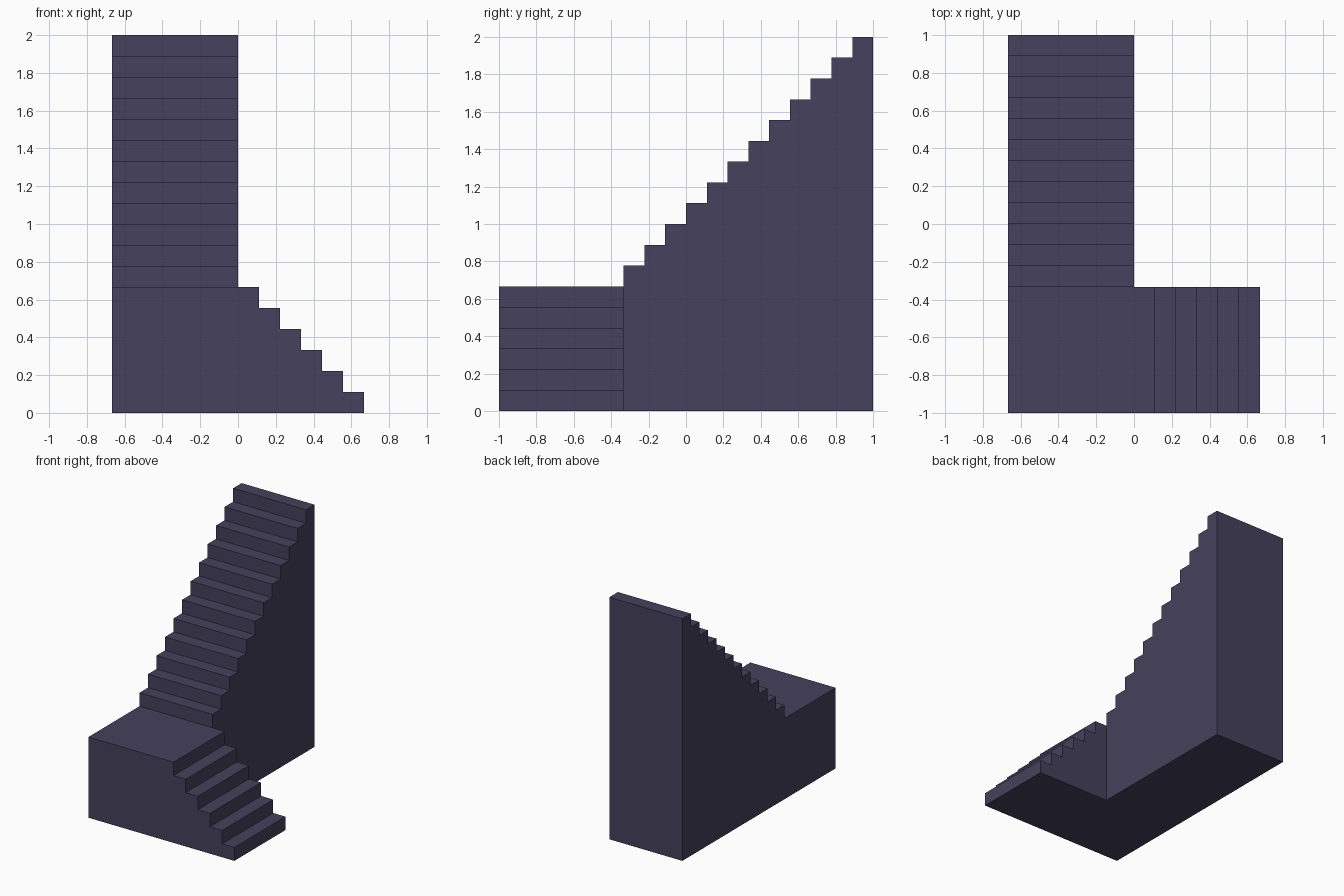
import bpy, bmesh
from mathutils import Vector

if "Cube" in bpy.data.objects:
    bpy.data.objects.remove(bpy.data.objects["Cube"])

S = 1 / 9          # tread depth and riser height
W = 6 * S          # flight width

mat = bpy.data.materials.new("slate_violet")
mat.diffuse_color = (0.06, 0.053, 0.11, 1)
mat.use_nodes = True
mat.node_tree.nodes["Principled BSDF"].inputs["Base Color"].default_value = mat.diffuse_color


def extrude_profile(name, points, direction):
    """Solid made by sweeping a flat outline along a direction."""
    bm = bmesh.new()
    face = bm.faces.new([bm.verts.new(p) for p in points])
    moved = bmesh.ops.extrude_face_region(bm, geom=[face])["geom"]
    bmesh.ops.translate(bm, vec=Vector(direction),
                        verts=[v for v in moved if isinstance(v, bmesh.types.BMVert)])
    bmesh.ops.recalc_face_normals(bm, faces=bm.faces)
    mesh = bpy.data.meshes.new(name)
    bm.to_mesh(mesh)
    bm.free()
    mesh.materials.append(mat)
    obj = bpy.data.objects.new(name, mesh)
    bpy.context.collection.objects.link(obj)
    return obj


# Corner landing with the lower flight of six steps going down to the right
lower = [(-W, -1, 0), (W, -1, 0)]
for i in range(6):
    x = W - i * S
    lower += [(x, -1, (i + 1) * S), (x - S, -1, (i + 1) * S)]
lower[-1] = (-W, -1, W)
stairs = extrude_profile("corner_staircase", lower, (0, W, 0))

# Upper flight of twelve steps rising to the back, overlapping into the landing
y0 = W - 1
upper = [(-W, 1, 0), (-W, y0 - S, 0), (-W, y0 - S, W), (-W, y0, W)]
for i in range(12):
    z = W + (i + 1) * S
    upper += [(-W, y0 + i * S, z), (-W, y0 + (i + 1) * S, z)]
upper_flight = extrude_profile("upper_flight", upper, (W, 0, 0))

# Fuse both flights into one solid
union = stairs.modifiers.new("fuse", "BOOLEAN")
union.operation = "UNION"
union.solver = "EXACT"
union.object = upper_flight
bpy.context.view_layer.objects.active = stairs
bpy.ops.object.modifier_apply(modifier=union.name)
bpy.data.objects.remove(upper_flight)
